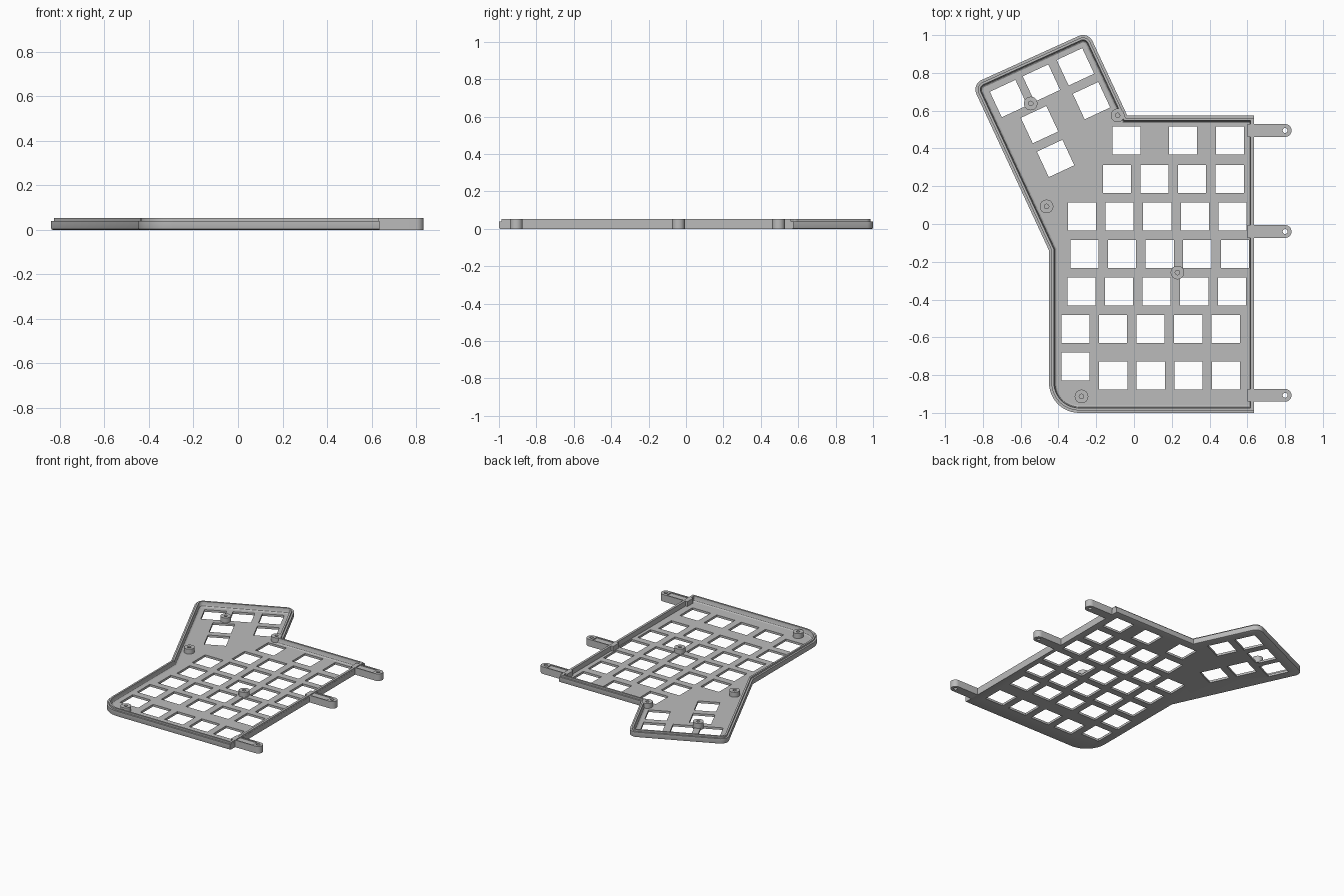
import bpy
import bmesh
import math
from mathutils import Vector, Matrix

cube = bpy.data.objects.get("Cube")
if cube:
    bpy.data.objects.remove(cube, do_unlink=True)

TOP = 0.052
PLATE = 0.016
TILT = math.radians(25)

grey = bpy.data.materials.new("plain grey")
grey.use_nodes = True
GREY = (0.5, 0.5, 0.5, 1)
grey.diffuse_color = GREY
grey.node_tree.nodes["Principled BSDF"].inputs["Base Color"].default_value = GREY


def finish(name, bm):
    """Turn a bmesh into a linked, coloured object."""
    bmesh.ops.recalc_face_normals(bm, faces=bm.faces)
    mesh = bpy.data.meshes.new(name)
    bm.to_mesh(mesh)
    bm.free()
    mesh.materials.append(grey)
    obj = bpy.data.objects.new(name, mesh)
    bpy.context.collection.objects.link(obj)
    return obj


def activate(obj):
    bpy.ops.object.select_all(action='DESELECT')
    obj.select_set(True)
    bpy.context.view_layer.objects.active = obj


def smooth(obj):
    activate(obj)
    bpy.ops.object.shade_smooth_by_angle(angle=math.radians(30))


def cut(obj, bm):
    """Subtract a cutter mesh, then discard the cutter."""
    cutter = finish("cutter", bm)
    cutter.hide_render = True
    mod = obj.modifiers.new("cut", 'BOOLEAN')
    mod.operation = 'DIFFERENCE'
    mod.solver = 'EXACT'
    mod.object = cutter
    activate(obj)
    bpy.ops.object.modifier_apply(modifier=mod.name)
    bpy.data.objects.remove(cutter, do_unlink=True)


def add_box(bm, x, y, z, sx, sy, sz, angle=0):
    mat = (Matrix.Translation((x, y, z)) @ Matrix.Rotation(angle, 4, 'Z')
           @ Matrix.Diagonal((sx, sy, sz, 1)))
    bmesh.ops.create_cube(bm, size=1, matrix=mat)


def loft(bm, rings, cap=True):
    """Skin closed rings of equal length."""
    rows = [[bm.verts.new(p) for p in ring] for ring in rings]
    n = len(rows[0])
    for a, b in zip(rows, rows[1:]):
        for i in range(n):
            j = (i + 1) % n
            bm.faces.new((a[i], a[j], b[j], b[i]))
    if cap:
        bm.faces.new(rows[0][::-1])
        bm.faces.new(rows[-1])


# Tray outline, counter-clockwise from the front right: x, y, corner radius
CORNERS = [(0.635, -1.0, 0), (0.635, 0.575, 0), (-0.036, 0.575, 0),
           (-0.243, 1.018, 0.055), (-0.858, 0.739, 0.055),
           (-0.45, -0.14, 0), (-0.45, -1.0, 0.16)]


def outline(inset, side_inset, z):
    """Inset the outline; the straight +x side has its own inset."""
    pts = [Vector(c[:2]) for c in CORNERS]
    n = len(pts)
    dirs = [(pts[(i + 1) % n] - pts[i]).normalized() for i in range(n)]
    insets = [side_inset] + [inset] * (n - 1)
    ring = []
    for i in range(n):
        d0, d1 = dirs[i - 1], dirs[i]
        n0, n1 = Vector((-d0.y, d0.x)), Vector((-d1.y, d1.x))
        # meeting point of the two shifted edges
        a = pts[i] + n0 * insets[i - 1]
        b = pts[i] + n1 * insets[i]
        p = a + d0 * ((b - a).cross(d1) / d0.cross(d1))
        if not CORNERS[i][2]:
            ring.append((p.x, p.y, z))
            continue
        r = max(CORNERS[i][2] - inset, 0.01)
        turn = d0.angle(d1)
        centre = p - d0 * r * math.tan(turn / 2) + n0 * r
        start = math.atan2(-n0.y, -n0.x)
        for k in range(13):
            t = start + turn * k / 12
            ring.append((centre.x + r * math.cos(t), centre.y + r * math.sin(t), z))
    return ring


# Tray: rounded underside, stepped rim, sloping inside edge and plate
SECTION = [(0.008, 0, 0), (0.002, 0, 0.003), (0, 0, 0.008), (0, 0, 0.04),
           (0.013, 0.001, 0.04), (0.013, 0.001, TOP), (0.026, 0.018, TOP),
           (0.028, 0.019, 0.03), (0.032, 0.0195, 0.021), (0.04, 0.02, PLATE)]
bm = bmesh.new()
loft(bm, [outline(*s) for s in SECTION])
tray = finish("key_tray", bm)

# Key openings: straight rows as y, first x, count
ROWS = [(0.238, -0.09, 4), (0.04, -0.275, 5), (-0.159, -0.262, 5),
        (-0.357, -0.278, 5), (-0.555, -0.31, 5), (-0.803, -0.11, 4)]
KEY = 0.149
PITCH = 0.199
keys = [(x0 + PITCH * i, y, 0) for y, x0, count in ROWS for i in range(count)]
keys += [(x, 0.442, 0) for x in (-0.04, 0.26, 0.508)]
keys.append((-0.31, -0.755, 0))
# Tilted thumb group
keys += [(x, y, TILT) for x, y in
         [(-0.664, 0.664), (-0.49, 0.746), (-0.31, 0.832),
          (-0.225, 0.653), (-0.5, 0.526), (-0.415, 0.347)]]
bm = bmesh.new()
for x, y, angle in keys:
    add_box(bm, x, y, 0.02, KEY, KEY, 0.2, angle)
cut(tray, bm)
smooth(tray)


def circle(x, y, r, z, n=32):
    return [(x + r * math.cos(math.tau * i / n),
             y + r * math.sin(math.tau * i / n), z) for i in range(n)]


# Screw posts with blind holes
POSTS = [(-0.547, 0.638), (-0.087, 0.575), (-0.463, 0.093),
         (0.23, -0.257), (-0.278, -0.913)]
for i, (x, y) in enumerate(POSTS):
    bm = bmesh.new()
    loft(bm, [circle(x, y, r, z) for r, z in
              [(0.036, 0.002), (0.036, TOP), (0.012, TOP), (0.012, PLATE)]])
    smooth(finish(f"screw_post_{i + 1}", bm))

# Mounting arms with a shallow recess and a through hole
ARM_END = 0.80
ARM_R = 0.034
for i, y in enumerate((0.495, -0.04, -0.907)):
    profile = [(0.6, y + ARM_R), (0.6, y - ARM_R)]
    for k in range(17):
        t = -math.pi / 2 + math.pi * k / 16
        profile.append((ARM_END + ARM_R * math.cos(t), y + ARM_R * math.sin(t)))
    bm = bmesh.new()
    loft(bm, [[(px, py, z) for px, py in profile] for z in (0, TOP)])
    arm = finish(f"mounting_arm_{i + 1}", bm)
    bm = bmesh.new()
    loft(bm, [circle(ARM_END, y, 0.013, z, 24) for z in (-0.05, 0.1)])
    add_box(bm, 0.702, y, TOP, 0.144, 0.052, 0.014)
    cut(arm, bm)
    smooth(arm)
